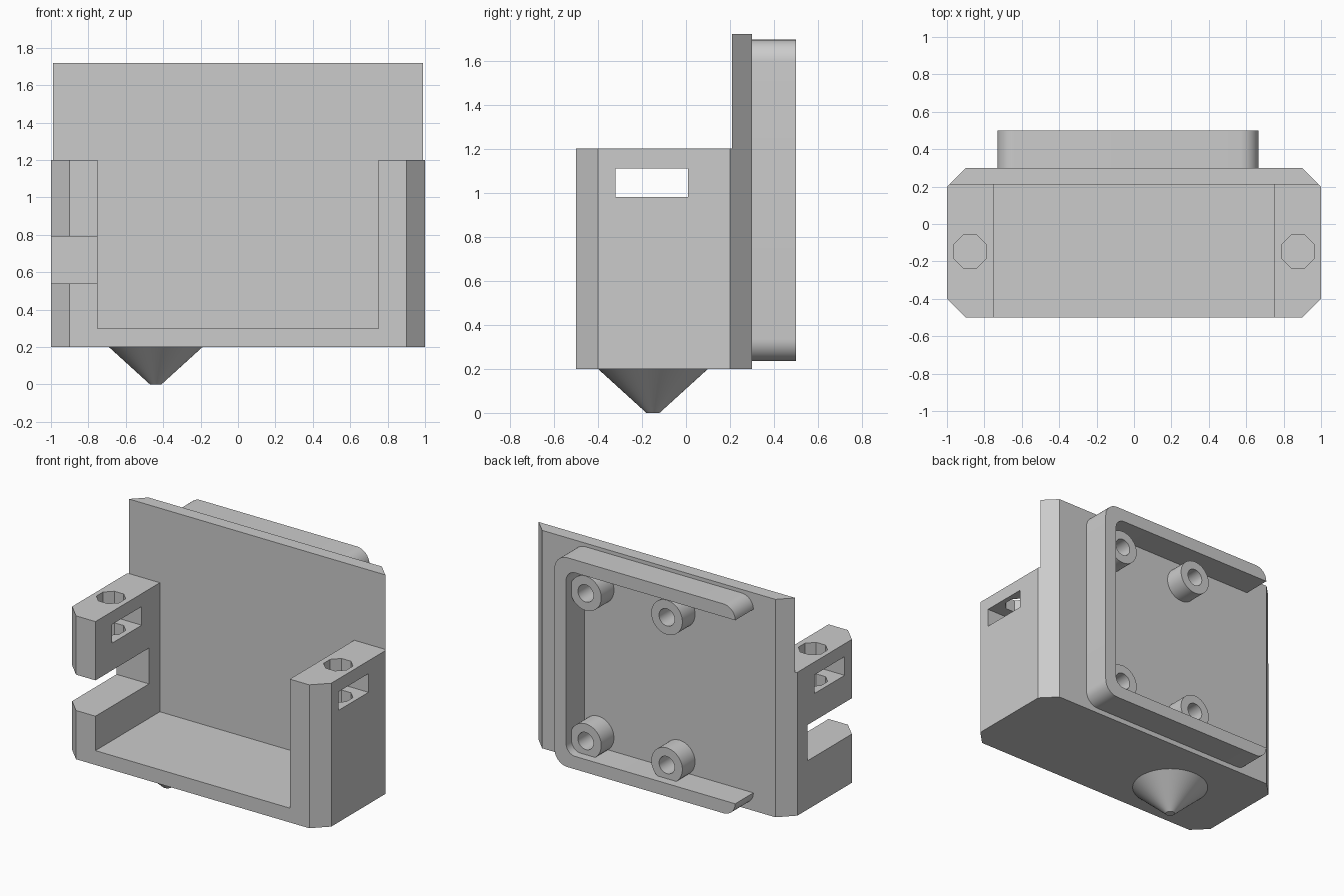
import bpy, bmesh, math
from mathutils import Vector

cube = bpy.data.objects.get("Cube")
if cube:
    bpy.data.objects.remove(cube, do_unlink=True)

GREY = (0.6, 0.6, 0.6, 1.0)
mat = bpy.data.materials.new("light grey plastic")
mat.use_nodes = True
mat.diffuse_color = GREY
mat.node_tree.nodes["Principled BSDF"].inputs["Base Color"].default_value = GREY


def add_object(name, bm):
    bmesh.ops.recalc_face_normals(bm, faces=bm.faces)
    mesh = bpy.data.meshes.new(name)
    bm.to_mesh(mesh)
    bm.free()
    mesh.materials.append(mat)
    obj = bpy.data.objects.new(name, mesh)
    bpy.context.collection.objects.link(obj)
    return obj


def prism(name, outline, axis, low, high):
    """Extrude a 2D outline along z (outline in xy) or y (outline in xz)."""
    place = (lambda a, b: (a, b, low)) if axis == "z" else (lambda a, b: (a, low, b))
    move = Vector((0, 0, high - low)) if axis == "z" else Vector((0, high - low, 0))
    bm = bmesh.new()
    face = bm.faces.new([bm.verts.new(place(a, b)) for a, b in outline])
    new = bmesh.ops.extrude_face_region(bm, geom=[face], use_keep_orig=True)["geom"]
    bmesh.ops.translate(bm, vec=move, verts=[g for g in new if isinstance(g, bmesh.types.BMVert)])
    return add_object(name, bm)


def box(name, x, y, z):
    return prism(name, [(x[0], y[0]), (x[1], y[0]), (x[1], y[1]), (x[0], y[1])], "z", *z)


def arc(cx, cz, r, start, end, steps=10):
    return [(cx + r * math.cos(math.radians(start + (end - start) * i / steps)),
             cz + r * math.sin(math.radians(start + (end - start) * i / steps)))
            for i in range(steps + 1)]


def cut(obj, cutters):
    """Subtract the cutters, bake the result and drop the cutters."""
    for c in cutters:
        c.hide_render = True
        mod = obj.modifiers.new("cut", "BOOLEAN")
        mod.operation = "DIFFERENCE"
        mod.solver = "EXACT"
        mod.object = c
    bpy.context.view_layer.update()
    baked = bpy.data.meshes.new_from_object(obj.evaluated_get(bpy.context.evaluated_depsgraph_get()))
    obj.modifiers.clear()
    obj.data = baked
    for c in cutters:
        bpy.data.objects.remove(c, do_unlink=True)


# Housing: chamfered block, hollowed into floor, side walls and back plate
half = [(0.9, -0.5), (1, -0.4), (1, 0.2), (0.9, 0.3)]
housing = prism("housing", half + [(-x, y) for x, y in reversed(half)], "z", 0.2, 1.72)
cutters = [
    box("pocket_cutter", (-0.75, 0.75), (-0.7, 0.21), (0.3, 2)),
    box("wall_top_cutter", (-1.2, 1.2), (-0.8, 0.21), (1.2, 2.1)),
    box("side_notch_cutter", (-1.2, -0.7), (-0.6, 0.09), (0.54, 0.79)),
    box("nut_slot_cutter", (-1.3, 1.3), (-0.32, 0.01), (0.98, 1.11)),
]
for side in (-1, 1):
    octagon = arc(side * 0.877, -0.147, 0.095, 22.5, 337.5, 7)
    cutters.append(prism("screw_hole_cutter", octagon, "z", 0.85, 1.4))
cut(housing, cutters)

# Cone under the floor
bm = bmesh.new()
bmesh.ops.create_cone(bm, cap_ends=True, segments=64, radius1=0.03, radius2=0.25, depth=0.2)
bmesh.ops.translate(bm, vec=(-0.44, -0.15, 0.1), verts=bm.verts)
nozzle = add_object("nozzle", bm)

# Three-sided rim on the back, with rounded arm ends on the open side
left, right, low, high = -0.73, 0.665, 0.235, 1.695
wall, r_out, r_in = 0.09, 0.1, 0.07
xi, zl, zh = right - wall - r_in, low + wall, high - wall
rim_outline = (arc(left + wall, zl, wall, 180, 270)
               + arc(right - r_out, low + r_out, r_out, -90, 0)
               + arc(right - r_out, high - r_out, r_out, 0, 90)
               + arc(left + wall, zh, wall, 90, 180)
               + arc(xi, zh - r_in, r_in, 90, 0)
               + arc(xi, zl + r_in, r_in, 0, -90))
parts = [housing, nozzle, prism("back_rim", rim_outline, "y", 0.3, 0.5)]

# Hollow standoffs inside the rim
for x in (-0.16, 0.466):
    for z in (0.42, 1.45):
        post = prism("standoff", arc(x, z, 0.12, 0, 352.5, 47), "y", 0.295, 0.44)
        cut(post, [prism("standoff_hole_cutter", arc(x, z, 0.06, 0, 348.75, 31), "y", 0.301, 0.6)])
        parts.append(post)

# Smooth the round surfaces, keep hard edges
bpy.ops.object.select_all(action="DESELECT")
for p in parts:
    p.select_set(True)
bpy.context.view_layer.objects.active = housing
bpy.ops.object.shade_smooth_by_angle(angle=math.radians(30))
